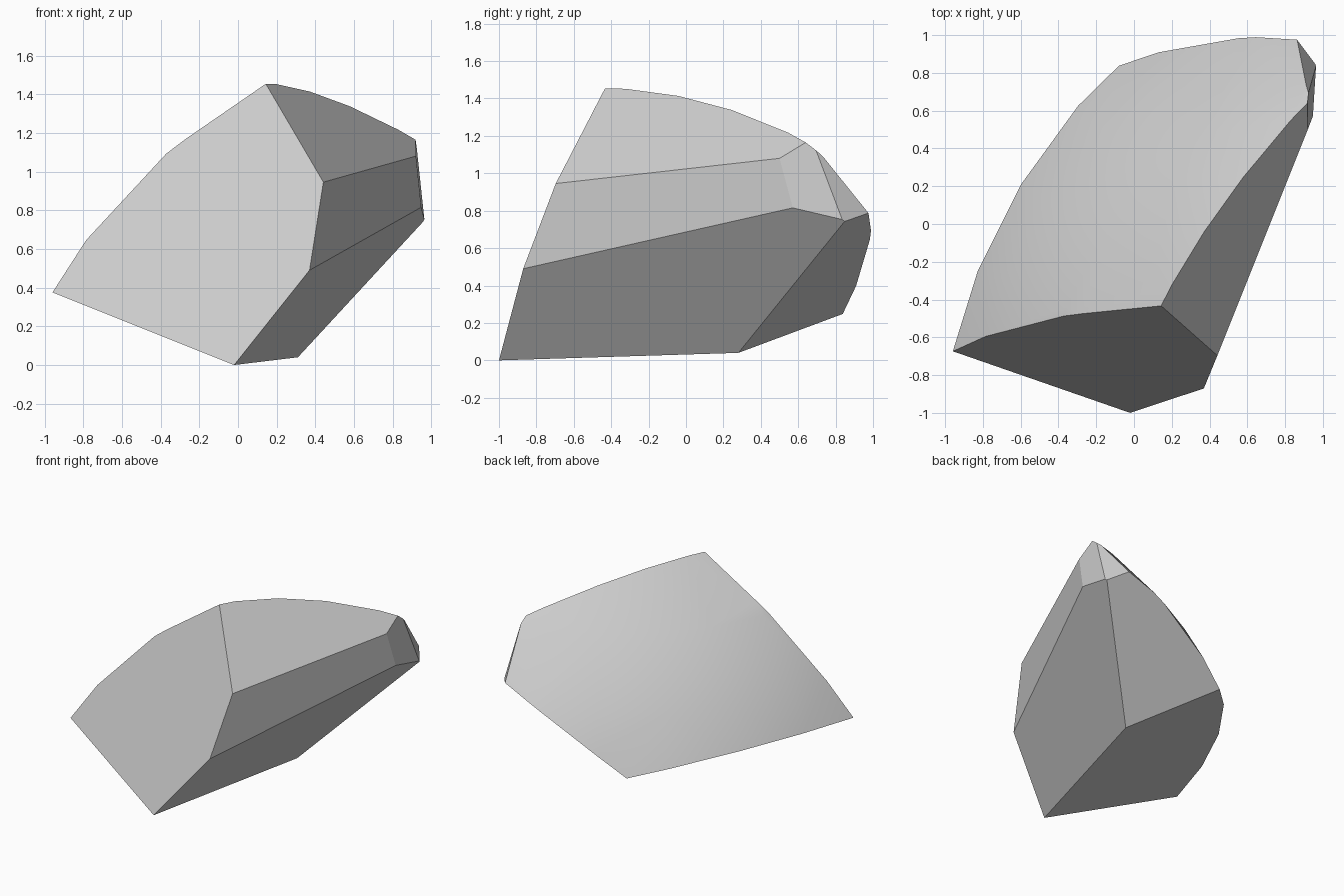
import bpy
import bmesh
from mathutils import Vector

cube = bpy.data.objects.get("Cube")
if cube:
    bpy.data.objects.remove(cube, do_unlink=True)

# Stone colour
stone = bpy.data.materials.new("light_grey_stone")
stone.use_nodes = True
grey = (0.6, 0.6, 0.6, 1)
stone.diffuse_color = grey
stone.node_tree.nodes["Principled BSDF"].inputs["Base Color"].default_value = grey

# Corners of the shard that define its flat break faces
toe = Vector((-0.02, -1.0, 0.0))
left_tip = Vector((-0.97, -0.67, 0.38))
peak = Vector((0.14, -0.43, 1.46))
low_rib = Vector((0.37, -0.87, 0.49))
high_rib = Vector((0.44, -0.70, 0.945))
heel = Vector((0.31, 0.28, 0.04))
back_low = Vector((-0.10, 0.84, 0.24))
end_top = Vector((0.92, 0.50, 1.08))
end_low = Vector((0.95, 0.585, 0.79))
end_tip = Vector((0.965, 0.84, 0.74))
end_crest = Vector((0.922, 0.70, 1.12))
back_tip = Vector((0.86, 0.985, 0.78))

breaks = [
    (toe, left_tip, peak),             # front
    (toe, heel, left_tip),             # underside
    (peak, high_rib, end_top),         # upper slope
    (low_rib, high_rib, end_top),      # upper side
    (toe, low_rib, heel),              # lower side
    (heel, end_tip, back_low),         # back
    (end_top, end_low, end_tip),       # end
    (end_tip, back_tip, end_crest),    # end chip
]
inside = Vector((0.2, 0, 0.7))

# Curved outer skin: part of a large sphere
bm = bmesh.new()
bmesh.ops.create_uvsphere(bm, u_segments=32, v_segments=16, radius=2.945)
bmesh.ops.translate(bm, verts=bm.verts, vec=(1.567, -1.237, -0.99))
for face in bm.faces:
    face.smooth = True

# Slice off each break and close it with a flat face
for a, b, c in breaks:
    normal = (b - a).cross(c - a).normalized()
    if normal.dot(inside - a) > 0:
        normal.negate()
    bmesh.ops.bisect_plane(bm, geom=bm.verts[:] + bm.edges[:] + bm.faces[:],
                           dist=0.0001, plane_co=a, plane_no=normal, clear_outer=True)
    rim = [e for e in bm.edges if e.is_boundary]
    for cap in bmesh.ops.edgeloop_fill(bm, edges=rim)["faces"]:
        cap.smooth = False

bmesh.ops.recalc_face_normals(bm, faces=bm.faces)
for edge in bm.edges:
    edge.smooth = all(f.smooth for f in edge.link_faces)

mesh = bpy.data.meshes.new("rock_shard")
bm.to_mesh(mesh)
bm.free()
mesh.materials.append(stone)
shard = bpy.data.objects.new("rock_shard", mesh)
bpy.context.collection.objects.link(shard)
